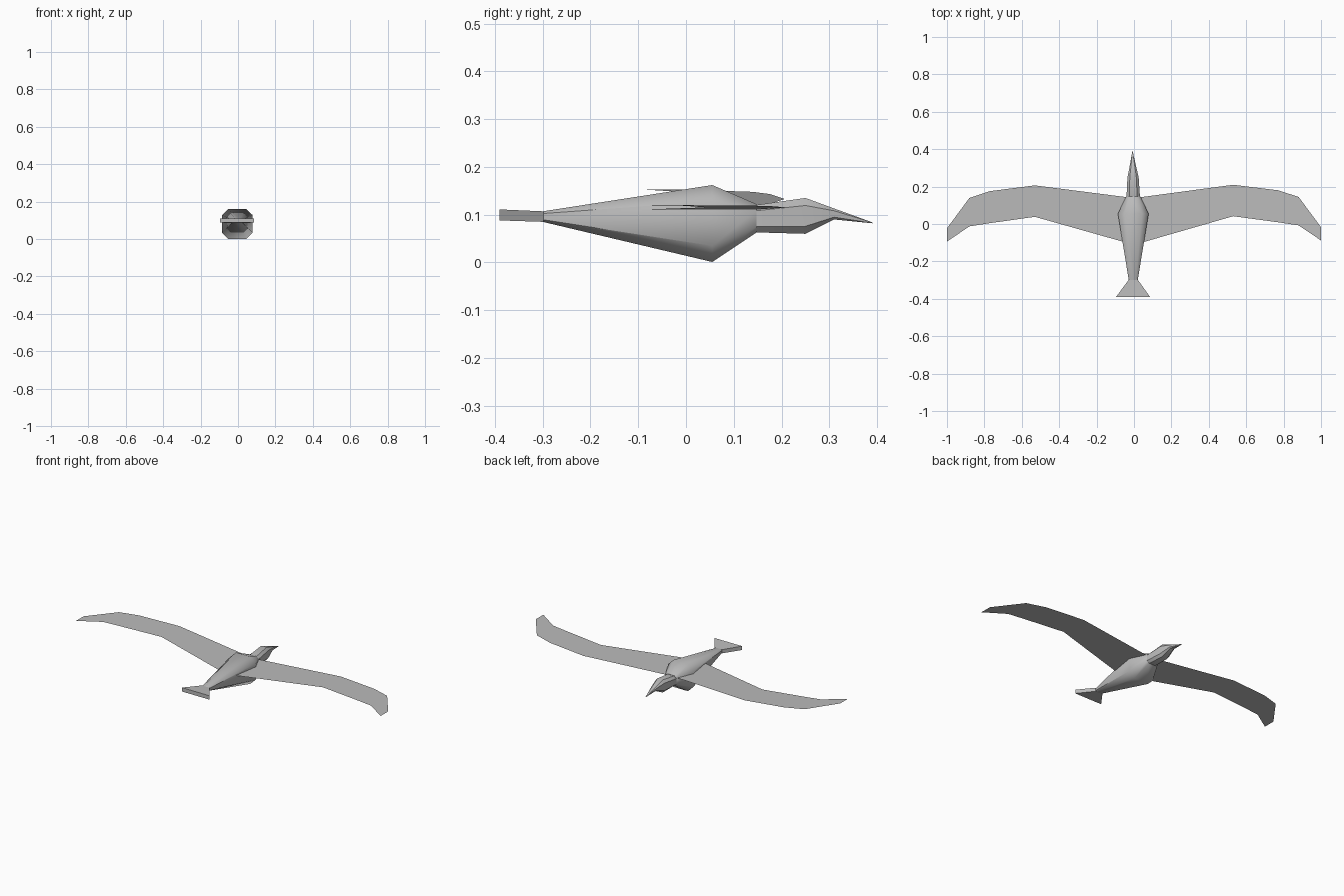
import bpy
import math

cube = bpy.data.objects.get("Cube")
if cube:
    bpy.data.objects.remove(cube, do_unlink=True)

grey = bpy.data.materials.new("plain grey")
grey.use_nodes = True
COLOUR = (0.5, 0.5, 0.5, 1)
grey.diffuse_color = COLOUR
grey.node_tree.nodes["Principled BSDF"].inputs["Base Color"].default_value = COLOUR


def make(name, verts, faces, smooth=None):
    mesh = bpy.data.meshes.new(name)
    mesh.from_pydata(verts, [], faces)
    mesh.materials.append(grey)
    obj = bpy.data.objects.new(name, mesh)
    bpy.context.collection.objects.link(obj)
    if smooth:
        bpy.ops.object.select_all(action='DESELECT')
        obj.select_set(True)
        bpy.context.view_layer.objects.active = obj
        bpy.ops.object.shade_smooth_by_angle(angle=math.radians(smooth))
    return obj


def loft(name, rings, profile, smooth=None):
    """Skin a unit profile through rings of (y, centre x, half width, bottom z, top z)."""
    n = len(profile)
    verts = [(cx + px * w, y, (lo + hi) / 2 + pz * (hi - lo) / 2)
             for y, cx, w, lo, hi in rings for px, pz in profile]
    faces = [(r * n + i, r * n + n + i, r * n + n + (i + 1) % n, r * n + (i + 1) % n)
             for r in range(len(rings) - 1) for i in range(n)]
    faces.append(tuple(range(n)))
    faces.append(tuple(reversed(range(len(verts) - n, len(verts)))))
    return make(name, verts, faces, smooth)


C = 0.58
OCTAGON = [(1, -C), (1, C), (C, 1), (-C, 1), (-1, C), (-1, -C), (-C, -1), (C, -1)]
SQUARE = [(1, -1), (1, 1), (-1, 1), (-1, -1)]

# Body: slim at the tail, widest at the chest, narrowing to the neck
loft("body", [(-0.30, -0.004, 0.024, 0.085, 0.107),
              (0.055, -0.004, 0.082, 0.001, 0.162),
              (0.148, -0.004, 0.038, 0.063, 0.122)], OCTAGON, 47)

# Head and pointed beak
loft("head", [(0.145, -0.004, 0.036, 0.063, 0.120),
              (0.25, -0.005, 0.030, 0.060, 0.135),
              (0.31, -0.006, 0.017, 0.090, 0.113),
              (0.39, -0.008, 0.001, 0.082, 0.084)], OCTAGON, 30)

# Flared tail
loft("tail", [(-0.39, -0.005, 0.091, 0.088, 0.111),
              (-0.298, -0.004, 0.024, 0.085, 0.107)], SQUARE)

# Thin wings: sections of (span, leading y, trailing y)
SECTIONS = [(0.0, 0.138, -0.112), (0.05, 0.145, -0.097), (0.53, 0.208, 0.04),
            (0.77, 0.178, 0.007), (0.88, 0.142, -0.01), (1.0, -0.02, -0.091)]
for name, side, rise in (("left_wing", 1, 0.010), ("right_wing", -1, 0.043)):
    verts = []
    for x, lead, trail in SECTIONS:
        for y in (lead, trail):
            verts.append((side * x, y + 0.003 * side * x, 0.110 + rise * x))
    faces = []
    for i in range(0, len(verts) - 2, 2):
        quad = (i, i + 1, i + 3, i + 2)
        faces.append(quad if side > 0 else quad[::-1])
    make(name, verts, faces)
